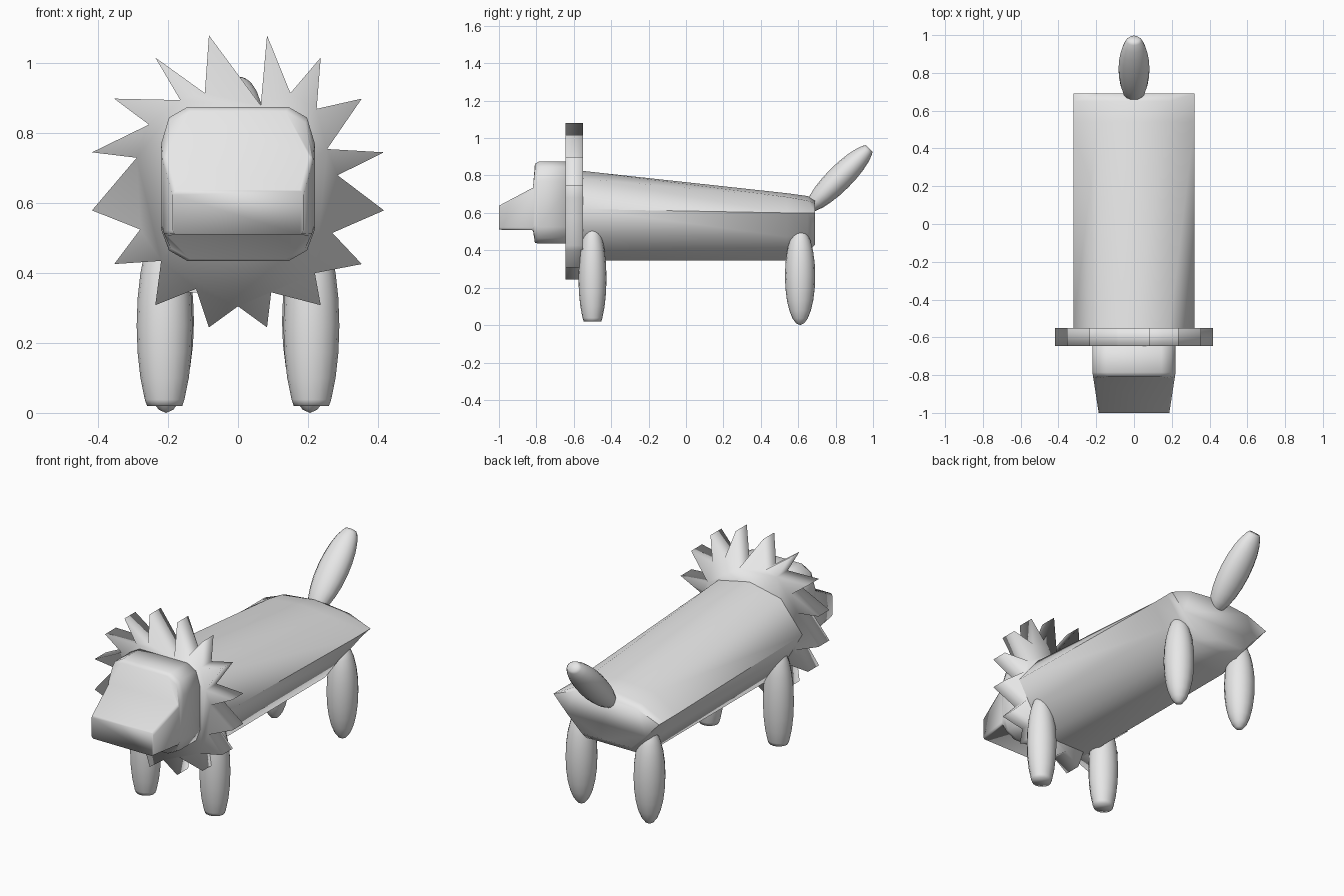
import bpy, bmesh, math
from mathutils import Matrix

if "Cube" in bpy.data.objects:
    bpy.data.objects.remove(bpy.data.objects["Cube"])

grey = bpy.data.materials.new("light_grey")
grey.diffuse_color = (0.8, 0.8, 0.8, 1)
grey.use_nodes = True
grey.node_tree.nodes["Principled BSDF"].inputs["Base Color"].default_value = grey.diffuse_color


def finish(name, bm, angle=180):
    bmesh.ops.recalc_face_normals(bm, faces=bm.faces)
    me = bpy.data.meshes.new(name)
    bm.to_mesh(me)
    bm.free()
    me.materials.append(grey)
    ob = bpy.data.objects.new(name, me)
    bpy.context.collection.objects.link(ob)
    bpy.ops.object.select_all(action='DESELECT')
    bpy.context.view_layer.objects.active = ob
    ob.select_set(True)
    bpy.ops.object.shade_smooth_by_angle(angle=math.radians(angle))
    return ob


def loft(name, rings, angle=180):
    """Skin closed rings of points and cap both ends."""
    bm = bmesh.new()
    loops = [[bm.verts.new(p) for p in r] for r in rings]
    n = len(loops[0])
    for a, b in zip(loops, loops[1:]):
        for i in range(n):
            j = (i + 1) % n
            bm.faces.new((a[i], a[j], b[j], b[i]))
    bm.faces.new(loops[0])
    bm.faces.new(loops[-1])
    return finish(name, bm, angle)


def mirrored(y, half):
    """Full section from a right-hand half listed top to bottom."""
    right = [(x, y, z) for x, z in half]
    return right + [(-x, y, z) for x, z in reversed(half) if x > 0]


def ellipsoid(name, centre, radii, tilt=0, bottom=None, top=None):
    """Unit sphere, optionally cut flat at unit heights, then scaled and tilted."""
    bm = bmesh.new()
    bmesh.ops.create_uvsphere(bm, u_segments=16, v_segments=12, radius=1)
    for level, way in ((bottom, -1), (top, 1)):
        if level is None:
            continue
        cut = bmesh.ops.bisect_plane(bm, geom=bm.verts[:] + bm.edges[:] + bm.faces[:],
                                     plane_co=(0, 0, level), plane_no=(0, 0, way),
                                     clear_outer=True)
        edges = [e for e in cut['geom_cut'] if isinstance(e, bmesh.types.BMEdge)]
        bmesh.ops.edgeloop_fill(bm, edges=edges)
    bm.transform(Matrix.Translation(centre) @ Matrix.Rotation(tilt, 4, 'X')
                 @ Matrix.Diagonal((*radii, 1)))
    return finish(name, bm)


# Body: faceted barrel sloping down to the rump
def section(y, top, shoulder, side, low, keel=0.15):
    return mirrored(y, [(0, top), (0.19, shoulder), (0.32, side),
                        (keel + 0.09, (side + low) / 2), (keel, low), (0, low)])


loft("body", [section(-0.60, 0.828, 0.787, 0.62, 0.345),
              section(-0.54, 0.823, 0.782, 0.62, 0.345),
              section(0.54, 0.705, 0.685, 0.60, 0.345),
              section(0.65, 0.69, 0.665, 0.60, 0.39),
              section(0.69, 0.67, 0.65, 0.60, 0.43)], 70)

# Mane: flat star of sixteen even tips with uneven valleys, clockwise from top
valleys = [(0.065, 0.88), (0.15, 0.915), (0.225, 0.87), (0.255, 0.755),
           (0.285, 0.68), (0.27, 0.515), (0.22, 0.40), (0.095, 0.345),
           (0, 0.305), (-0.12, 0.355), (-0.22, 0.435), (-0.28, 0.525),
           (-0.29, 0.73), (-0.255, 0.825), (-0.165, 0.895), (-0.095, 0.915)]
star = []
for i, v in enumerate(valleys):
    a = math.radians(11.25 + 22.5 * i)
    star += [v, (0.426 * math.sin(a), 0.6625 + 0.426 * math.cos(a))]
loft("mane", [[(x, y, z) for x, z in star] for y in (-0.645, -0.55)])


# Head: rounded block running into a tapered muzzle
def block(y, w, lo, hi, c):
    return mirrored(y, [(w - c, hi), (w - c * 0.3, hi - c * 0.4), (w, hi - c * 1.4),
                        (w, lo + c * 1.2), (w - c * 0.3, lo + c * 0.4), (w - c, lo)])


loft("head", [block(-0.60, 0.22, 0.435, 0.875, 0.075),
              block(-0.785, 0.22, 0.435, 0.875, 0.075),
              block(-0.808, 0.217, 0.44, 0.862, 0.08),
              block(-0.818, 0.215, 0.507, 0.735, 0.012),
              block(-1.0, 0.187, 0.51, 0.638, 0.010)])

# Legs: front pair with flat soles, rear pair rounded
for side, s in (("left", -1), ("right", 1)):
    ellipsoid("front_leg_" + side, (s * 0.21, -0.5, 0.25), (0.08, 0.075, 0.30),
              bottom=-0.767)
    ellipsoid("rear_leg_" + side, (s * 0.206, 0.61, 0.262), (0.08, 0.081, 0.262))

# Tail: raised flattened lobe with a blunt tip
ellipsoid("tail", (0, 0.82, 0.785), (0.082, 0.068, 0.245), math.radians(-45), top=0.92)
